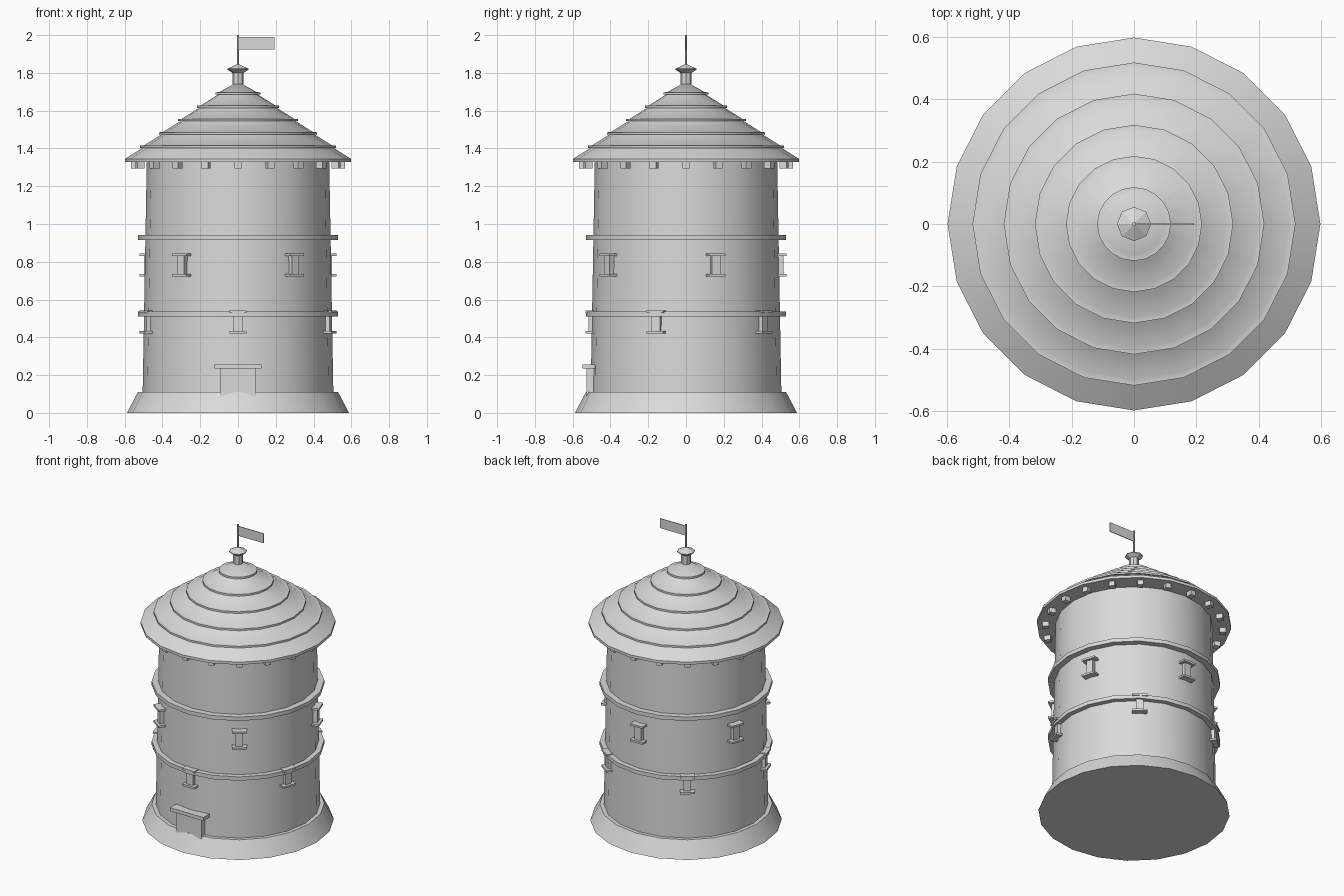
import bpy, bmesh, math
from mathutils import Matrix, Vector

if "Cube" in bpy.data.objects:
    bpy.data.objects.remove(bpy.data.objects["Cube"])

SIDES = 20
mat = bpy.data.materials.new("light grey")
mat.diffuse_color = (0.7, 0.7, 0.7, 1)
mat.use_nodes = True
mat.node_tree.nodes["Principled BSDF"].inputs["Base Color"].default_value = mat.diffuse_color


def add_object(name, bm, smooth=False):
    bmesh.ops.recalc_face_normals(bm, faces=bm.faces)
    me = bpy.data.meshes.new(name)
    bm.to_mesh(me)
    bm.free()
    ob = bpy.data.objects.new(name, me)
    bpy.context.collection.objects.link(ob)
    me.materials.append(mat)
    if smooth:
        bpy.ops.object.select_all(action='DESELECT')
        ob.select_set(True)
        bpy.context.view_layer.objects.active = ob
        bpy.ops.object.shade_smooth_by_angle(angle=math.radians(30))
    return ob


def lathe(name, profile, sides=SIDES, smooth=True):
    """Closed solid of revolution from (radius, z) points, bottom to top."""
    bm = bmesh.new()
    rings = []
    for r, z in profile:
        if r == 0:
            rings.append([bm.verts.new((0, 0, z))] * sides)
        else:
            rings.append([bm.verts.new((r * math.cos(2 * math.pi * i / sides),
                                        r * math.sin(2 * math.pi * i / sides), z))
                          for i in range(sides)])
    for a, b in zip(rings, rings[1:]):
        for i in range(sides):
            j = (i + 1) % sides
            bm.faces.new(list(dict.fromkeys((a[i], a[j], b[j], b[i]))))
    if profile[0][0]:
        bm.faces.new(rings[0][::-1])
    if profile[-1][0]:
        bm.faces.new(rings[-1])
    return add_object(name, bm, smooth)


def box(bm, angle, r0, r1, width, z0, z1):
    """Box reaching from radius r0 to r1 in the direction given in degrees."""
    m = (Matrix.Rotation(math.radians(angle), 4, 'Z')
         @ Matrix.Translation(Vector(((r0 + r1) / 2, 0, (z0 + z1) / 2)))
         @ Matrix.Diagonal((r1 - r0, width, z1 - z0, 1)))
    bmesh.ops.create_cube(bm, size=1, matrix=m)


# Flared foot, tapering wall and two bands
lathe("base", [(0.588, 0), (0.53, 0.11), (0.49, 0.11)])
lathe("wall", [(0.505, 0.10), (0.483, 1.33)])
for label, z in (("lower", 0.51), ("upper", 0.915)):
    lathe(label + "_band", [(0.48, z), (0.53, z), (0.53, z + 0.026), (0.48, z + 0.026)])

# Stepped conical roof
profile = [(0.598, 1.327), (0.598, 1.345)]
for k in range(5):
    r, z = 0.518 - 0.1 * k, 1.403 + 0.0705 * k
    profile += [(r - 0.012, z), (r, z), (r, z + 0.012), (r - 0.02, z + 0.013)]
profile.append((0, 1.755))
lathe("roof", profile)

# Blocks under the eave
bm = bmesh.new()
for i in range(SIDES):
    box(bm, 18 * i, 0.525, 0.566, 0.036, 1.295, 1.329)
add_object("eave_blocks", bm)

# Two staggered rows of five windows with sill and lintel
for label, start, z in (("lower", -90, 0.42), ("upper", -54, 0.722)):
    bm = bmesh.new()
    for i in range(5):
        a = start + 72 * i
        box(bm, a, 0.47, 0.516, 0.046, z + 0.01, z + 0.112)
        box(bm, a, 0.47, 0.533, 0.092, z, z + 0.013)
        box(bm, a, 0.47, 0.533, 0.092, z + 0.108, z + 0.121)
    add_object(label + "_windows", bm)

# Door and its lintel
bm = bmesh.new()
box(bm, -90, 0.45, 0.527, 0.188, 0.03, 0.24)
add_object("door", bm)
bm = bmesh.new()
box(bm, -90, 0.45, 0.549, 0.25, 0.234, 0.257)
add_object("door_lintel", bm)

# Finial, pole and flag
lathe("finial", [(0.03, 1.74), (0.03, 1.80), (0.055, 1.817), (0.055, 1.822), (0, 1.848)], 8, False)
lathe("flag_pole", [(0.006, 1.83), (0.006, 2.0)], 8, False)
bm = bmesh.new()
box(bm, 0, 0.0, 0.193, 0.005, 1.925, 1.99)
add_object("flag", bm)
